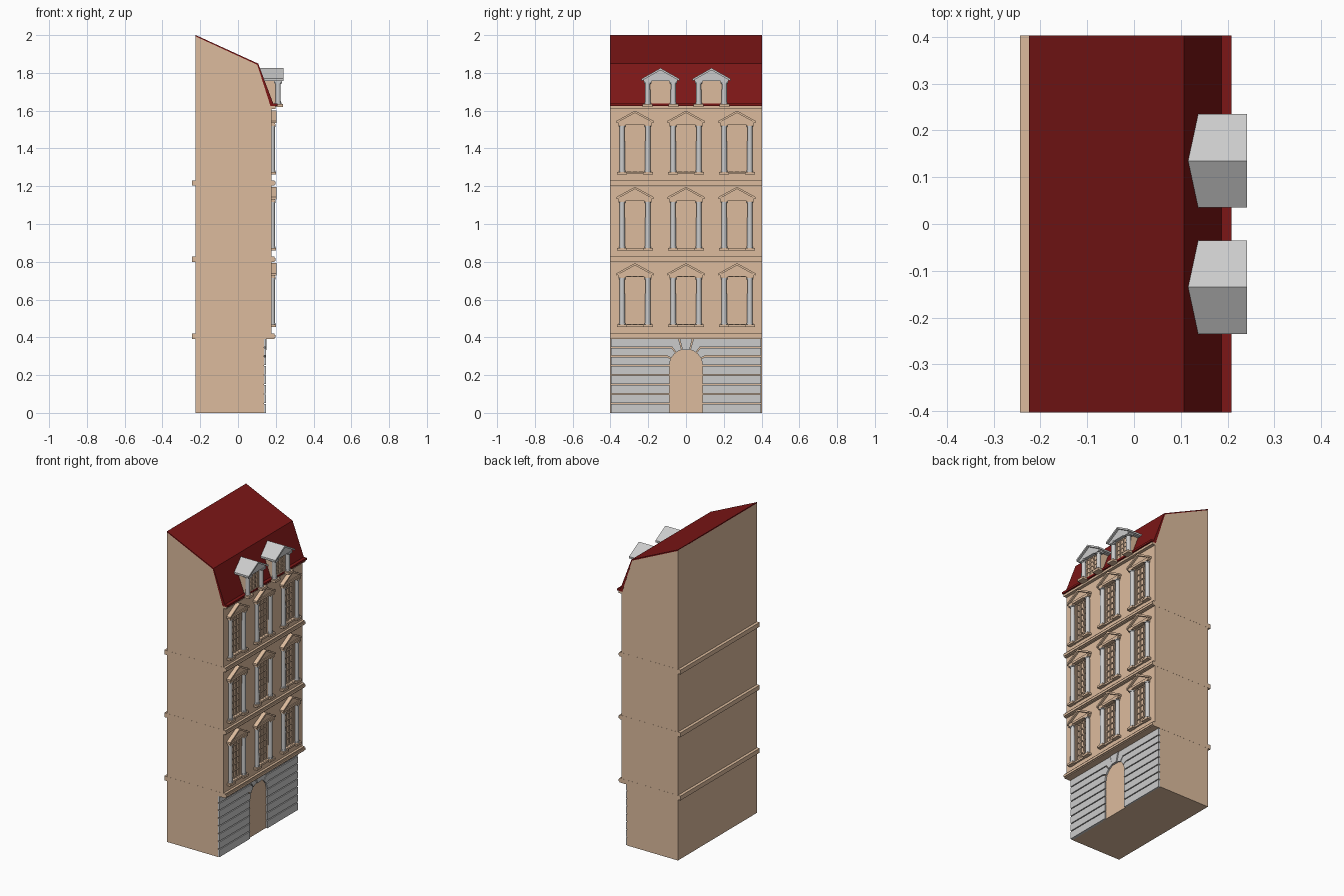
import bpy, bmesh, math
from mathutils import Matrix

if "Cube" in bpy.data.objects:
    bpy.data.objects.remove(bpy.data.objects["Cube"])


def material(name, rgb):
    m = bpy.data.materials.new(name)
    m.diffuse_color = (*rgb, 1)
    m.use_nodes = True
    m.node_tree.nodes["Principled BSDF"].inputs["Base Color"].default_value = m.diffuse_color
    return m


TAN = material("plaster", (0.72, 0.50, 0.34))
RED = material("roof_red", (0.20, 0.008, 0.008))
HALF = 0.402                       # half width of the house along y
FLOORS = [0.455, 0.859, 1.262]     # window base heights
BAYS = [-0.27, 0.0, 0.27]
DORMERS = [-0.135, 0.135]


def prism(bm, pts, a, b, axis="x"):
    """Extrude a (y,z) profile along x, or an (x,z) profile along y."""
    def place(p, t):
        return (t, p[0], p[1]) if axis == "x" else (p[0], t, p[1])
    lo = [bm.verts.new(place(p, a)) for p in pts]
    hi = [bm.verts.new(place(p, b)) for p in pts]
    n = len(pts)
    bm.faces.new(lo)
    bm.faces.new(hi[::-1])
    for i in range(n):
        j = (i + 1) % n
        bm.faces.new((lo[i], hi[i], hi[j], lo[j]))


def box(bm, x0, x1, y0, y1, z0, z1):
    prism(bm, [(y0, z0), (y1, z0), (y1, z1), (y0, z1)], x0, x1)


def finish(bm, name, mat=None, smooth=False):
    bmesh.ops.recalc_face_normals(bm, faces=bm.faces)
    me = bpy.data.meshes.new(name)
    bm.to_mesh(me)
    bm.free()
    ob = bpy.data.objects.new(name, me)
    bpy.context.collection.objects.link(ob)
    if mat:
        me.materials.append(mat)
    if smooth:
        bpy.ops.object.select_all(action="DESELECT")
        ob.select_set(True)
        bpy.context.view_layer.objects.active = ob
        bpy.ops.object.shade_smooth_by_angle(angle=math.radians(40))
    return ob


def column(bm, x, y, z0, z1, r):
    # shaft with a torus-like foot and a neck ring
    for a, b, rad in ((z0, z1, r), (z0, z0 + 0.008, r * 1.2), (z1 - 0.008, z1, r * 1.2)):
        bmesh.ops.create_cone(bm, cap_ends=True, segments=16, radius1=rad,
                              radius2=rad if b - a < 0.02 else rad * 0.92, depth=b - a,
                              matrix=Matrix.Translation((x, y, (a + b) / 2)))


def lattice(bm, x0, x1, y, z0, z1, hw, cols, rows):
    # outer frame and glazing bars
    t = 0.003
    for i in range(cols + 1):
        c = y - hw + t + (2 * hw - 2 * t) * i / cols
        box(bm, x0, x1, c - t, c + t, z0, z1)
    for i in range(rows + 1):
        c = z0 + t + (z1 - z0 - 2 * t) * i / rows
        box(bm, x0, x1 - 0.001, y - hw, y + hw, c - t, c + t)


def rake(bm, x0, x1, y, z0, z1, hw, t):
    # the two sloping members of a gable
    prism(bm, [(y - hw, z0), (y - hw, z0 + t), (y, z1), (y + hw, z0 + t),
               (y + hw, z0), (y, z1 - t)], x0, x1)


# house body with window recesses cut out of the street wall
bm = bmesh.new()
prism(bm, [(-0.224, 0), (0.138, 0), (0.138, 0.395), (0.177, 0.395), (0.177, 1.622),
           (0.105, 1.845), (-0.224, 1.996)], -HALF, HALF, "y")
body = finish(bm, "house_body", TAN)
bm = bmesh.new()
for z in FLOORS:
    for y in BAYS:
        box(bm, 0.163, 0.25, y - 0.05, y + 0.05, z + 0.015, z + 0.265)
cutter = finish(bm, "window_cutter")
mod = body.modifiers.new("windows", "BOOLEAN")
mod.object = cutter
mod.solver = "EXACT"
bpy.context.view_layer.objects.active = body
bpy.ops.object.modifier_apply(modifier=mod.name)
bpy.data.objects.remove(cutter)

# roof skin with projecting eaves
bm = bmesh.new()
prism(bm, [(-0.224, 2.0), (0.107, 1.849), (0.187, 1.637), (0.208, 1.637), (0.208, 1.624),
           (0.172, 1.624), (0.102, 1.843), (-0.224, 1.993)], -HALF - 0.0005, HALF + 0.0005, "y")
finish(bm, "mansard_roof", RED)

# string courses around front and back, and the top cornice
bm = bmesh.new()
for z in (0.392, 0.799, 1.203):
    box(bm, -0.243, 0.192, -HALF - 0.0005, HALF + 0.0005, z, z + 0.028)
    box(bm, -0.236, 0.198, -HALF, HALF, z + 0.006, z + 0.021)
box(bm, 0.1, 0.198, -HALF, HALF, 1.61, 1.624)
finish(bm, "string_courses", TAN)

# rusticated ground floor: straight courses, then courses bent into the arch
R, SPRING, G = 0.087, 0.25, 0.003
X0, X1 = 0.13, 0.148
bm = bmesh.new()
for s in (-1, 1):
    for i in range(5):
        box(bm, X0, X1, s * R, s * (HALF - 0.004), i * 0.05 + (G if i else 0), (i + 1) * 0.05 - G)
    zs = [0.25, 0.30, 0.347, 0.392]
    angles = [0, 26, 52, 76]
    for i in range(3):
        za, zb = zs[i] + G, zs[i + 1] - (G if i < 2 else 0)
        a, b = (math.radians(v) for v in (angles[i] + 1.5, angles[i + 1] - 1.5))
        ka = R + 0.03 if i == 0 else (za - SPRING) / math.tan(a)
        kb = (zb - SPRING) / math.tan(b)
        arc = [(R * math.cos(a + (b - a) * k / 4), SPRING + R * math.sin(a + (b - a) * k / 4))
               for k in range(5)]
        pts = [(ka, za), (HALF - 0.004, za), (HALF - 0.004, zb), (kb, zb)] + arc[::-1]
        prism(bm, [(s * y, z) for y, z in pts], X0, X1)
finish(bm, "rusticated_blocks")

# keystone
bm = bmesh.new()
prism(bm, [(-0.019, SPRING + R - 0.004), (0.019, SPRING + R - 0.004),
           (0.033, 0.392), (-0.033, 0.392)], X0, X1 + 0.004)
finish(bm, "keystone")

# windows with columns, plinths and pediments
glaz, cols, trim = bmesh.new(), bmesh.new(), bmesh.new()
for z in FLOORS:
    for y in BAYS:
        lattice(glaz, 0.160, 0.170, y, z + 0.015, z + 0.265, 0.05, 3, 6)
        box(trim, 0.16, 0.188, y - 0.07, y + 0.07, z + 0.002, z + 0.014)
        for s in (-1, 1):
            c = y + s * 0.068
            column(cols, 0.182, c, z + 0.014, z + 0.26, 0.0145)
            box(trim, 0.165, 0.202, c - 0.026, c + 0.026, z, z + 0.013)
            box(trim, 0.165, 0.199, c - 0.020, c + 0.020, z + 0.258, z + 0.268)
        box(trim, 0.165, 0.196, y - 0.09, y + 0.09, z + 0.266, z + 0.280)
        prism(trim, [(y - 0.088, z + 0.279), (y + 0.088, z + 0.279), (y, z + 0.332)], 0.165, 0.190)
        rake(trim, 0.165, 0.203, y, z + 0.272, z + 0.338, 0.098, 0.012)
finish(glaz, "window_lattices", TAN)
finish(cols, "window_columns", smooth=True)
finish(trim, "window_pediments", TAN)

# dormers
walls, cols, roofs = bmesh.new(), bmesh.new(), bmesh.new()
for y in DORMERS:
    box(walls, 0.11, 0.203, y - 0.07, y + 0.07, 1.625, 1.76)
    lattice(walls, 0.2, 0.208, y, 1.637, 1.755, 0.05, 3, 4)
    for s in (-1, 1):
        c = y + s * 0.068
        column(cols, 0.212, c, 1.635, 1.75, 0.0145)
        box(walls, 0.17, 0.238, c - 0.026, c + 0.026, 1.620, 1.635)
        box(cols, 0.19, 0.232, c - 0.020, c + 0.020, 1.747, 1.758)
    box(roofs, 0.13, 0.228, y - 0.09, y + 0.09, 1.756, 1.768)
    prism(roofs, [(y - 0.088, 1.767), (y + 0.088, 1.767), (y, 1.82)], 0.12, 0.228)
    rake(roofs, 0.11, 0.241, y, 1.757, 1.826, 0.1, 0.012)
finish(walls, "dormer_walls", TAN)
finish(cols, "dormer_columns", smooth=True)
finish(roofs, "dormer_roofs")
